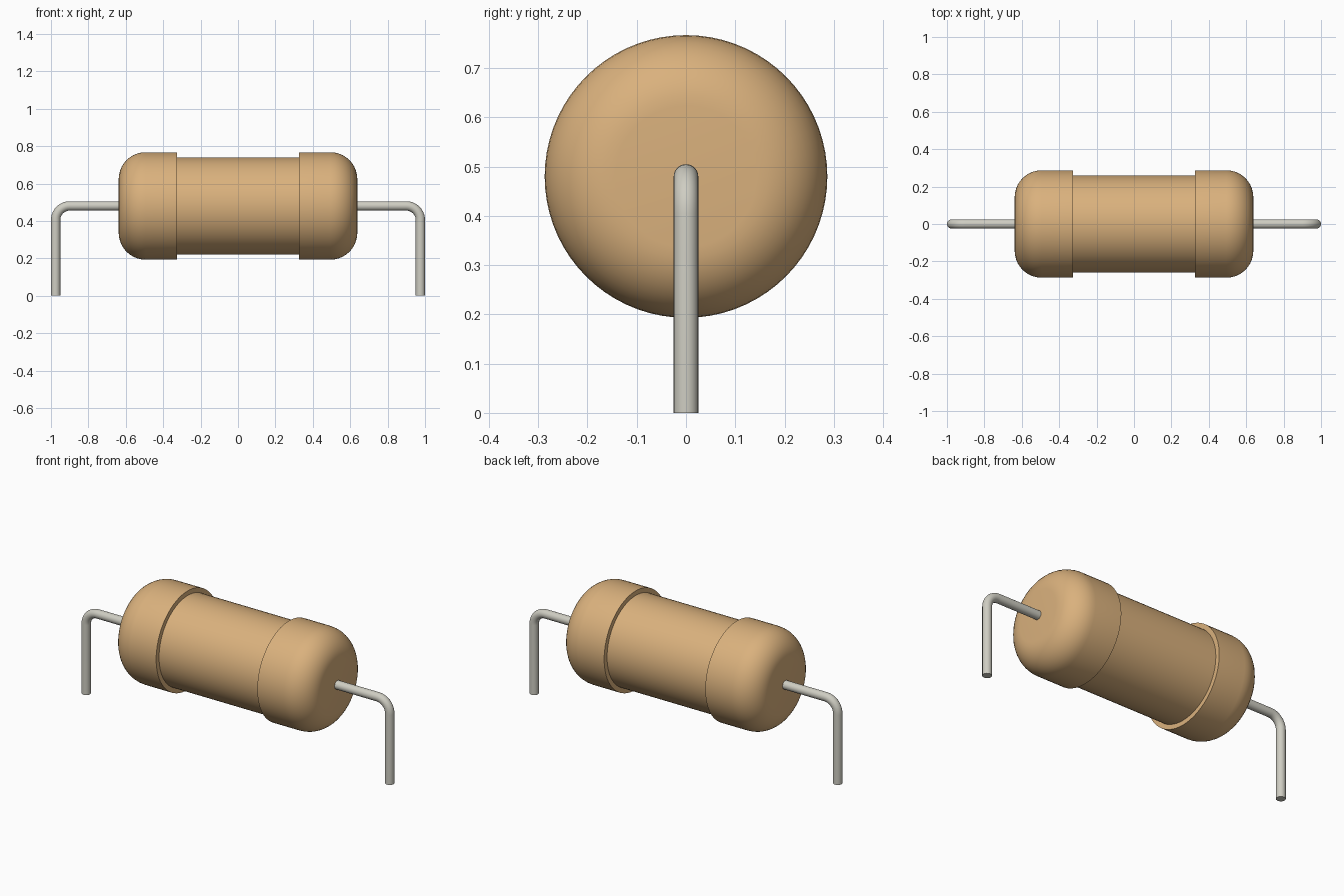
import bpy, bmesh
from math import pi, sin, cos, radians
from mathutils import Matrix, Vector

if "Cube" in bpy.data.objects:
    bpy.data.objects.remove(bpy.data.objects["Cube"], do_unlink=True)

AXIS_Z = 0.48      # height of the body axis
CAP_R = 0.287      # radius of the rounded end caps
WAIST_R = 0.26     # radius of the narrower middle
BODY_X = 0.638     # half length of the body
WAIST_X = 0.325    # half length of the middle
FILLET = CAP_R / 2
WIRE_R = 0.025
LEG_X = 1 - WIRE_R
BEND_R = 0.075


def make_material(name, colour):
    mat = bpy.data.materials.new(name)
    mat.use_nodes = True
    mat.diffuse_color = (*colour, 1)
    bsdf = mat.node_tree.nodes["Principled BSDF"]
    bsdf.inputs["Base Color"].default_value = (*colour, 1)
    bsdf.inputs["Roughness"].default_value = 0.6
    return mat


def finish(name, bm, mat):
    bmesh.ops.recalc_face_normals(bm, faces=bm.faces)
    mesh = bpy.data.meshes.new(name)
    bm.to_mesh(mesh)
    bm.free()
    mesh.materials.append(mat)
    obj = bpy.data.objects.new(name, mesh)
    bpy.context.collection.objects.link(obj)
    bpy.ops.object.select_all(action="DESELECT")
    obj.select_set(True)
    bpy.context.view_layer.objects.active = obj
    bpy.ops.object.shade_smooth_by_angle(angle=radians(35))
    return obj


def arc(cx, cz, radius, steps):
    """Quarter turn from straight up to straight out along +x."""
    turns = [pi / 2 * i / steps for i in range(steps + 1)]
    return [(cx + radius * sin(t), cz + radius * cos(t)) for t in turns]


tan = make_material("tan coating", (0.70, 0.44, 0.205))
metal = make_material("tinned metal", (0.62, 0.61, 0.54))

# Body: one half profile, mirrored and spun round the x axis
half = [(WAIST_X, WAIST_R), (WAIST_X, CAP_R)]
half += arc(BODY_X - FILLET, CAP_R - FILLET, FILLET, 10) + [(BODY_X, 0)]
profile = [(-x, r) for x, r in reversed(half)] + half
bm = bmesh.new()
verts = [bm.verts.new((x, 0, r)) for x, r in profile]
edges = [bm.edges.new(pair) for pair in zip(verts, verts[1:])]
bmesh.ops.spin(bm, geom=verts + edges, cent=(0, 0, 0), axis=(1, 0, 0),
               angle=2 * pi, steps=72, use_duplicate=False)
bmesh.ops.remove_doubles(bm, verts=bm.verts, dist=1e-4)
bmesh.ops.translate(bm, verts=bm.verts, vec=(0, 0, AXIS_Z))
finish("resistor_body", bm, tan)

# Leads: a circle swept along a path that bends down to the ground
path = [(BODY_X - 0.05, AXIS_Z)]
path += arc(LEG_X - BEND_R, AXIS_Z - BEND_R, BEND_R, 10) + [(LEG_X, 0)]
angles = [0] + [pi / 2 * i / 10 for i in range(11)] + [pi / 2]
SIDES = 24
for name, side in (("left_lead", 1), ("right_lead", -1)):
    bm = bmesh.new()
    rings = []
    for (x, z), tilt in zip(path, angles):
        place = Matrix.Translation((x, 0, z)) @ Matrix.Rotation(tilt, 4, "Y")
        ring = []
        for i in range(SIDES):
            a = 2 * pi * i / SIDES
            ring.append(bm.verts.new(
                place @ Vector((0, WIRE_R * cos(a), WIRE_R * sin(a)))))
        rings.append(ring)
    for low, high in zip(rings, rings[1:]):
        for i in range(SIDES):
            j = (i + 1) % SIDES
            bm.faces.new((low[i], low[j], high[j], high[i]))
    bm.faces.new(rings[0])
    bm.faces.new(rings[-1])
    bmesh.ops.scale(bm, verts=bm.verts, vec=(side, 1, 1))
    finish(name, bm, metal)
